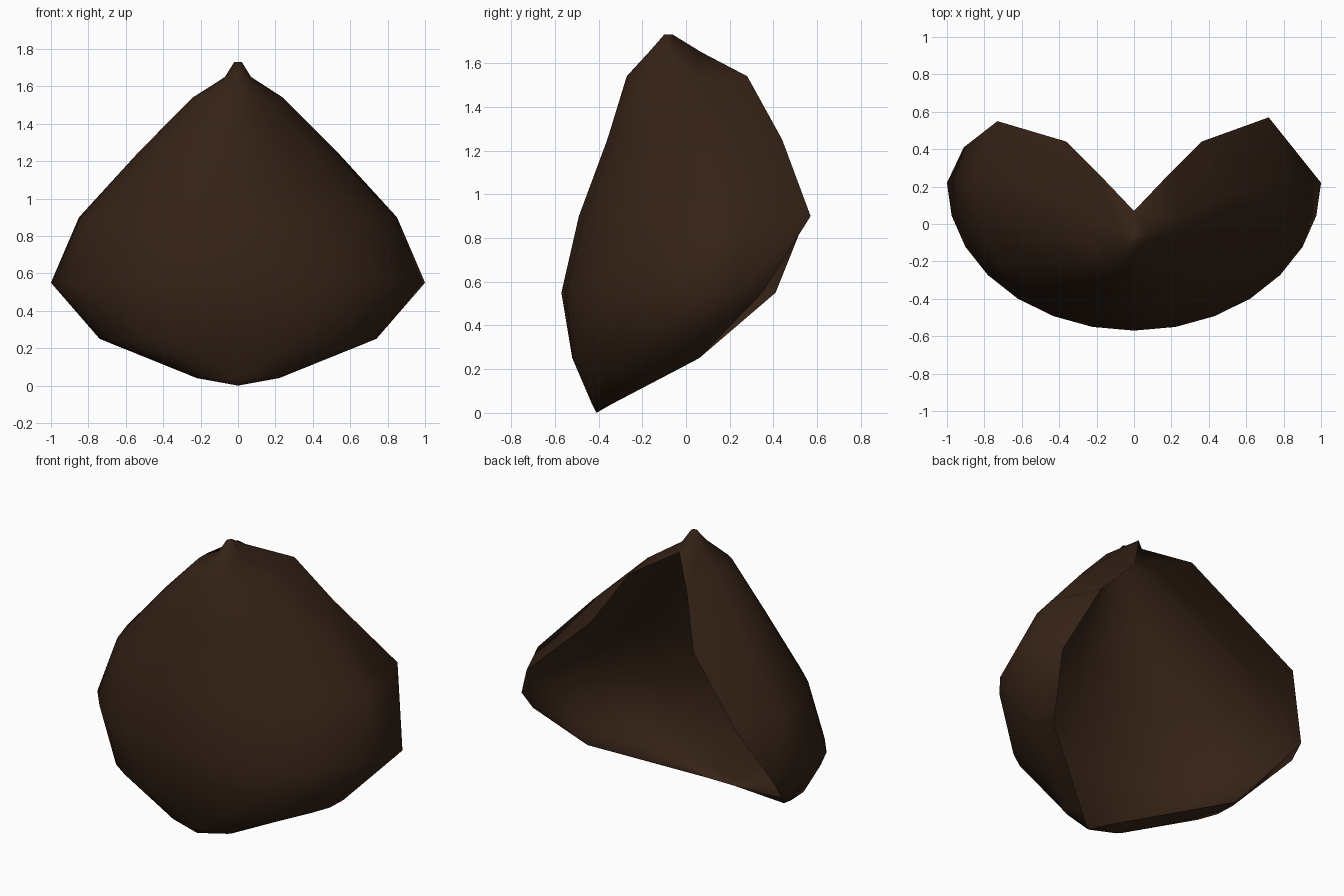
import bpy, bmesh, math

if "Cube" in bpy.data.objects:
    bpy.data.objects.remove(bpy.data.objects["Cube"])

# Each level: z, front y, half width, y of the widest point,
# left rear edge x, y, right rear edge x, y, outward bulge front left, front right
LEVELS = [
    (0.00, -0.41, 0.00, -0.41, 0.00, -0.41, 0.00, -0.41, 0.00, 0.00),
    (0.04, -0.43, 0.22, -0.36, -0.10, -0.34, 0.10, -0.34, 0.00, 0.00),
    (0.25, -0.52, 0.74, 0.00, -0.73, 0.06, 0.65, 0.06, 0.03, 0.03),
    (0.55, -0.57, 1.00, 0.22, -0.91, 0.41, 0.83, 0.35, 0.00, 0.00),
    (0.90, -0.49, 0.85, 0.27, -0.73, 0.55, 0.72, 0.57, 0.03, -0.02),
    (1.25, -0.36, 0.53, 0.17, -0.36, 0.44, 0.36, 0.44, 0.03, -0.03),
    (1.54, -0.27, 0.24, 0.04, -0.20, 0.28, 0.20, 0.28, 0.02, -0.02),
    (1.65, -0.17, 0.07, -0.06, 0.00, 0.07, 0.00, 0.07, 0.00, 0.00),
    (1.73, -0.10, 0.02, -0.08, 0.00, -0.06, 0.00, -0.06, 0.00, 0.00),
    (1.73, -0.08, 0.00, -0.08, 0.00, -0.08, 0.00, -0.08, 0.00, 0.00),
]
STEPS = 14


def ring(bm, z, front, half, mid, lx, ly, rx, ry, bulge_l, bulge_r):
    """Horseshoe of points, open at the back."""
    pts = [(lx, ly, z)]
    for i in range(STEPS + 1):
        a = math.pi + math.pi * i / STEPS
        side = 1 if math.cos(a) > 0 else -1
        b = abs(math.sin(2 * a)) * (bulge_r if side > 0 else bulge_l)
        pts.append((half * math.cos(a) + side * b, mid + (mid - front) * math.sin(a) - b, z))
    pts.append((rx, ry, z))
    return [bm.verts.new(p) for p in pts]


# Hollow shell, open at the back
bm = bmesh.new()
rings = [ring(bm, *lv) for lv in LEVELS]
for low, high in zip(rings, rings[1:]):
    for i in range(len(low) - 1):
        bm.faces.new((low[i], low[i + 1], high[i + 1], high[i]))
bmesh.ops.remove_doubles(bm, verts=bm.verts, dist=0.001)
bmesh.ops.dissolve_degenerate(bm, edges=bm.edges, dist=0.0005)
for f in bm.faces:
    f.smooth = True
mesh = bpy.data.meshes.new("open_shell")
bm.to_mesh(mesh)
bm.free()
shell = bpy.data.objects.new("open_shell", mesh)
bpy.context.collection.objects.link(shell)

# Dark brown colour
brown = bpy.data.materials.new("dark_brown")
brown.diffuse_color = (0.035, 0.016, 0.008, 1)
brown.use_nodes = True
brown.node_tree.nodes["Principled BSDF"].inputs["Base Color"].default_value = brown.diffuse_color
mesh.materials.append(brown)
